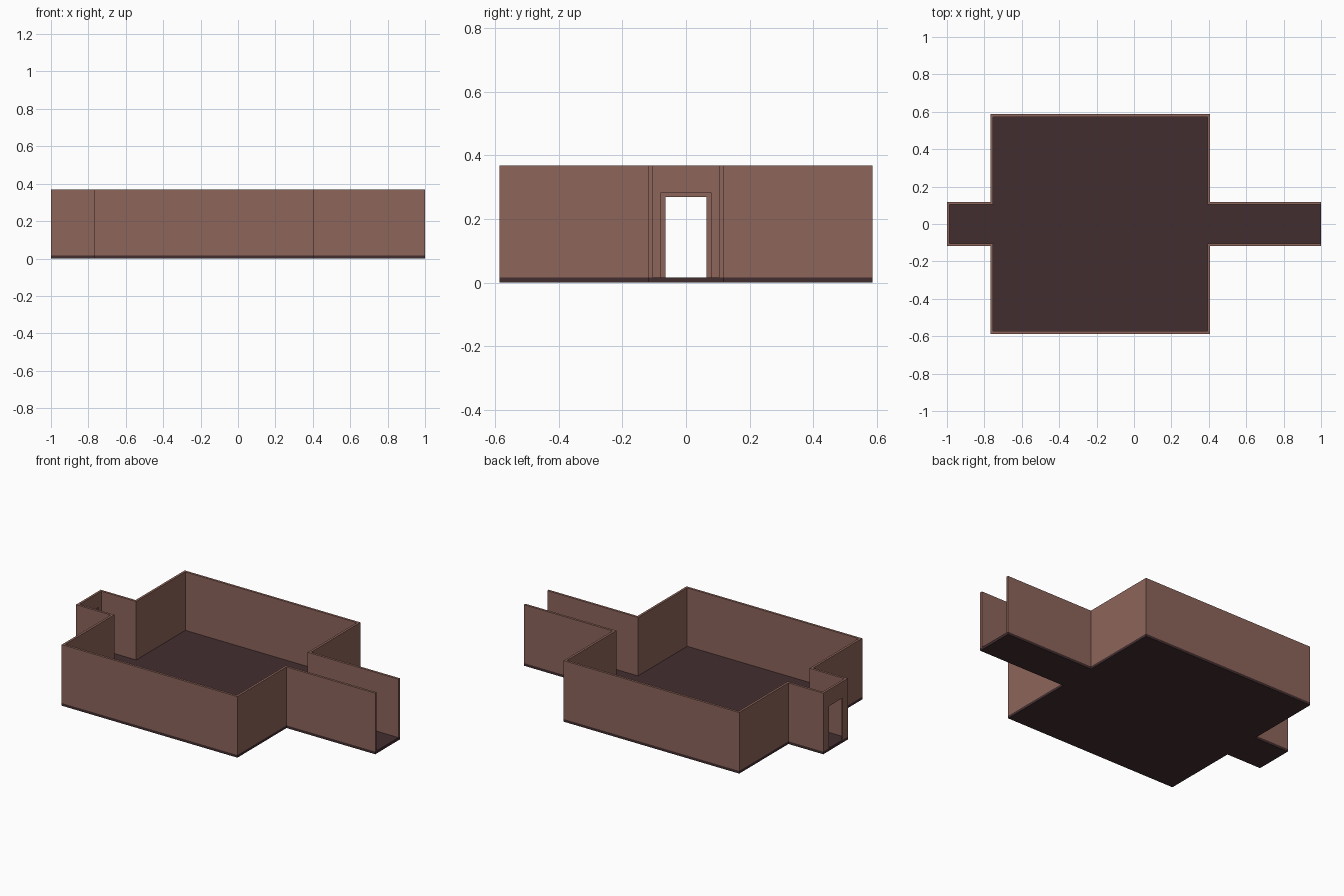
import bpy, bmesh

# Remove only the default cube
cube = bpy.data.objects.get("Cube")
if cube:
    bpy.data.objects.remove(cube, do_unlink=True)

FLOOR, TOP, THICK = 0.016, 0.369, 0.014
HALL, ROOM, LEFT, RIGHT = 0.118, 0.587, -0.767, 0.407
DOOR, DOOR_TOP, LIP = 0.065, 0.27, 0.013


def material(name, rgb):
    mat = bpy.data.materials.new(name)
    mat.use_nodes = True
    mat.diffuse_color = (*rgb, 1)
    bsdf = next(n for n in mat.node_tree.nodes if n.type == "BSDF_PRINCIPLED")
    bsdf.inputs["Base Color"].default_value = (*rgb, 1)
    bsdf.inputs["Roughness"].default_value = 0.9
    return mat


clay = material("clay brown wall", (0.27, 0.128, 0.104))
dark = material("dark brown floor", (0.055, 0.027, 0.029))


def finish(name, bm, mat):
    bmesh.ops.recalc_face_normals(bm, faces=bm.faces)
    mesh = bpy.data.meshes.new(name)
    bm.to_mesh(mesh)
    bm.free()
    mesh.materials.append(mat)
    obj = bpy.data.objects.new(name, mesh)
    bpy.context.collection.objects.link(obj)
    return obj


def box(name, low, high, mat):
    bm = bmesh.new()
    bmesh.ops.create_cube(bm, size=1)
    for v in bm.verts:
        v.co = [(a + b) / 2 + c * (b - a) for a, b, c in zip(low, high, v.co)]
    return finish(name, bm, mat)


def slab(name, outline, z0, z1, mat):
    bm = bmesh.new()
    face = bm.faces.new([bm.verts.new((x, y, z0)) for x, y in outline])
    new = bmesh.ops.extrude_face_region(bm, geom=[face])["geom"]
    for v in new:
        if isinstance(v, bmesh.types.BMVert):
            v.co.z = z1
    return finish(name, bm, mat)


# Half outline of the room and its two corridors
half = [(1, HALL), (RIGHT, HALL), (RIGHT, ROOM), (LEFT, ROOM), (LEFT, HALL), (-1, HALL)]
slab("floor", half + [(x, -y) for x, y in reversed(half)], 0, FLOOR, dark)

# Continuous wall on each side, ending at the doorway
jamb = DOOR + LIP
outer = half + [(-1, jamb)]
inner = []
for x, y in outer:
    inset_x = x if x == 1 else x - THICK if x > 0 else x + THICK
    inner.append((inset_x, y if y == jamb else y - THICK))
for name, side in (("left_wall", 1), ("right_wall", -1)):
    ring = outer + inner[::-1]
    slab(name, [(x, y * side) for x, y in ring], FLOOR, TOP, clay)

# Lintel above the doorway, with a thin lip framing the opening
box("door_lintel", (-1, -jamb, DOOR_TOP + LIP), (-1 + THICK, jamb, TOP), clay)
lip_x = -1 + THICK / 2
box("door_lip_top", (-1, -jamb, DOOR_TOP), (lip_x, jamb, DOOR_TOP + LIP), clay)
for name, side in (("door_lip_left", 1), ("door_lip_right", -1)):
    y0, y1 = sorted((DOOR * side, jamb * side))
    box(name, (-1, y0, FLOOR), (lip_x, y1, DOOR_TOP), clay)
